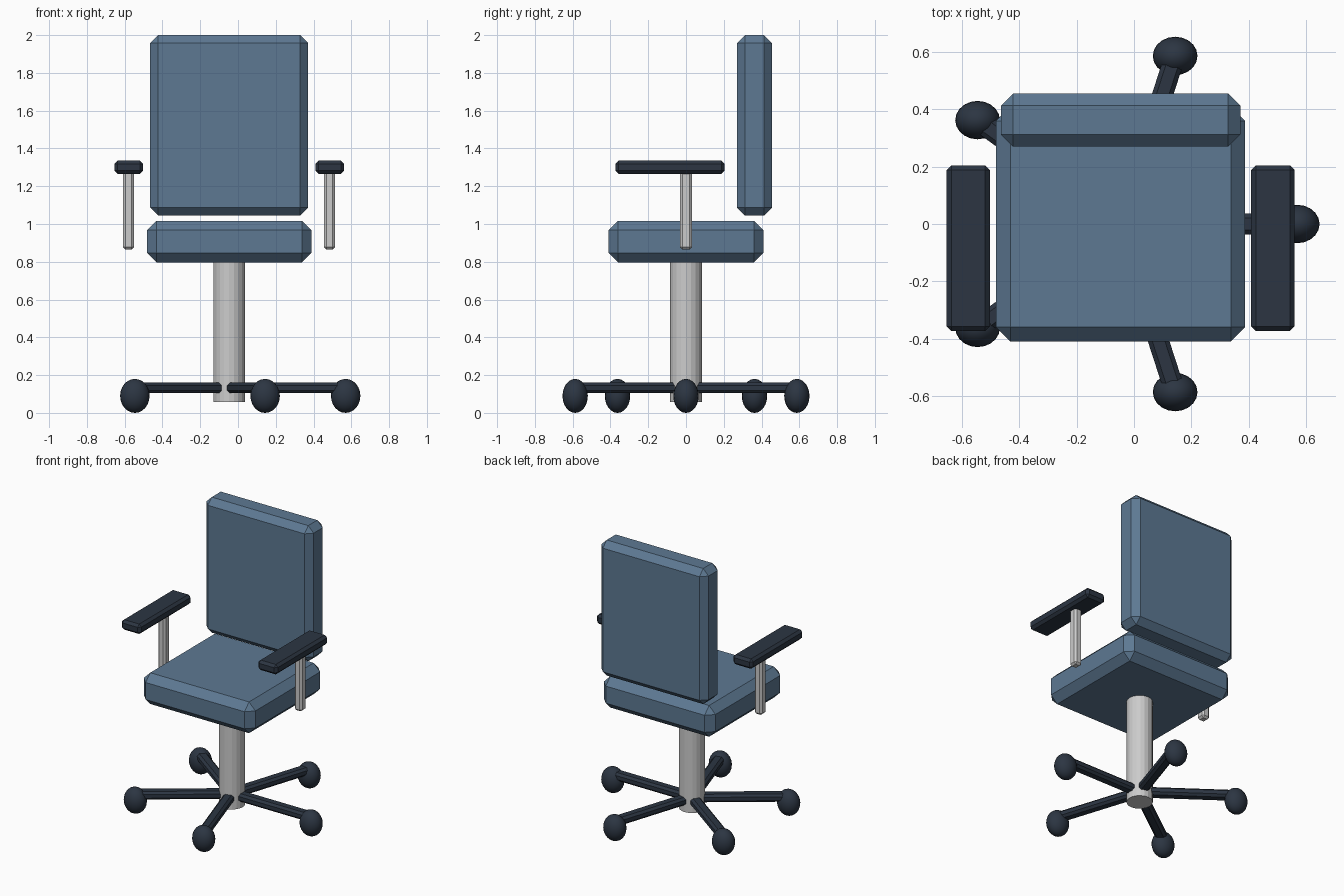
import bpy
import bmesh
from math import cos, sin, radians
from mathutils import Matrix

if "Cube" in bpy.data.objects:
    bpy.data.objects.remove(bpy.data.objects["Cube"])

CX = -0.047  # chair's vertical axis


def material(name, color):
    m = bpy.data.materials.new(name)
    m.diffuse_color = color
    m.use_nodes = True
    m.node_tree.nodes["Principled BSDF"].inputs["Base Color"].default_value = m.diffuse_color
    return m


BLUE = material("blue fabric", (0.11, 0.19, 0.29, 1))
DARK = material("dark plastic", (0.025, 0.036, 0.055, 1))


def add(name, bm, mat=None, smooth=False):
    me = bpy.data.meshes.new(name)
    for f in bm.faces:
        f.smooth = smooth
    bm.to_mesh(me)
    bm.free()
    ob = bpy.data.objects.new(name, me)
    bpy.context.collection.objects.link(ob)
    if mat:
        me.materials.append(mat)
    return ob


def box(name, lo, hi, bevel, mat=None):
    """Chamfered box between two corners."""
    bm = bmesh.new()
    bmesh.ops.create_cube(bm, size=1)
    for v in bm.verts:
        v.co = [l + (c + 0.5) * (h - l) for c, l, h in zip(v.co, lo, hi)]
    bmesh.ops.bevel(bm, geom=bm.edges[:], offset=bevel, segments=1,
                    affect='EDGES', profile=0.5)
    return add(name, bm, mat)


# Cushions
box("seat", (CX - 0.435, -0.41, 0.797), (CX + 0.435, 0.41, 1.017), 0.05, BLUE)
box("backrest", (CX - 0.418, 0.27, 1.045), (CX + 0.418, 0.455, 2.0), 0.042, BLUE)

# Armrests and their posts
for side, s in (("left", -1), ("right", 1)):
    x = CX + s * 0.532
    box(side + "_armrest", (x - 0.076, -0.374, 1.265), (x + 0.076, 0.205, 1.335), 0.017, DARK)
    box(side + "_armrest_post", (x - 0.029, -0.031, 0.864), (x + 0.029, 0.031, 1.28), 0.013)

# Central column
bm = bmesh.new()
bmesh.ops.create_cone(bm, cap_ends=True, segments=20, radius1=0.084, radius2=0.084,
                      depth=0.75, matrix=Matrix.Translation((CX, 0, 0.433)))
add("column", bm)

# Five spokes with castors
for i in range(5):
    a = radians(72 * i)
    leg = box(f"base_leg_{i + 1}", (0.02, -0.036, 0.104), (0.6, 0.036, 0.16), 0.015, DARK)
    leg.location.x = CX
    leg.rotation_euler.z = a
    bm = bmesh.new()
    place = (Matrix.Translation((CX + 0.617 * cos(a), 0.617 * sin(a), 0.088))
             @ Matrix.Diagonal((0.078, 0.067, 0.088, 1)))
    bmesh.ops.create_uvsphere(bm, u_segments=20, v_segments=12, radius=1, matrix=place)
    for v in bm.verts:
        v.co.z += 0.004 * (v.co.z / 0.176)
    add(f"castor_{i + 1}", bm, DARK, smooth=True)
